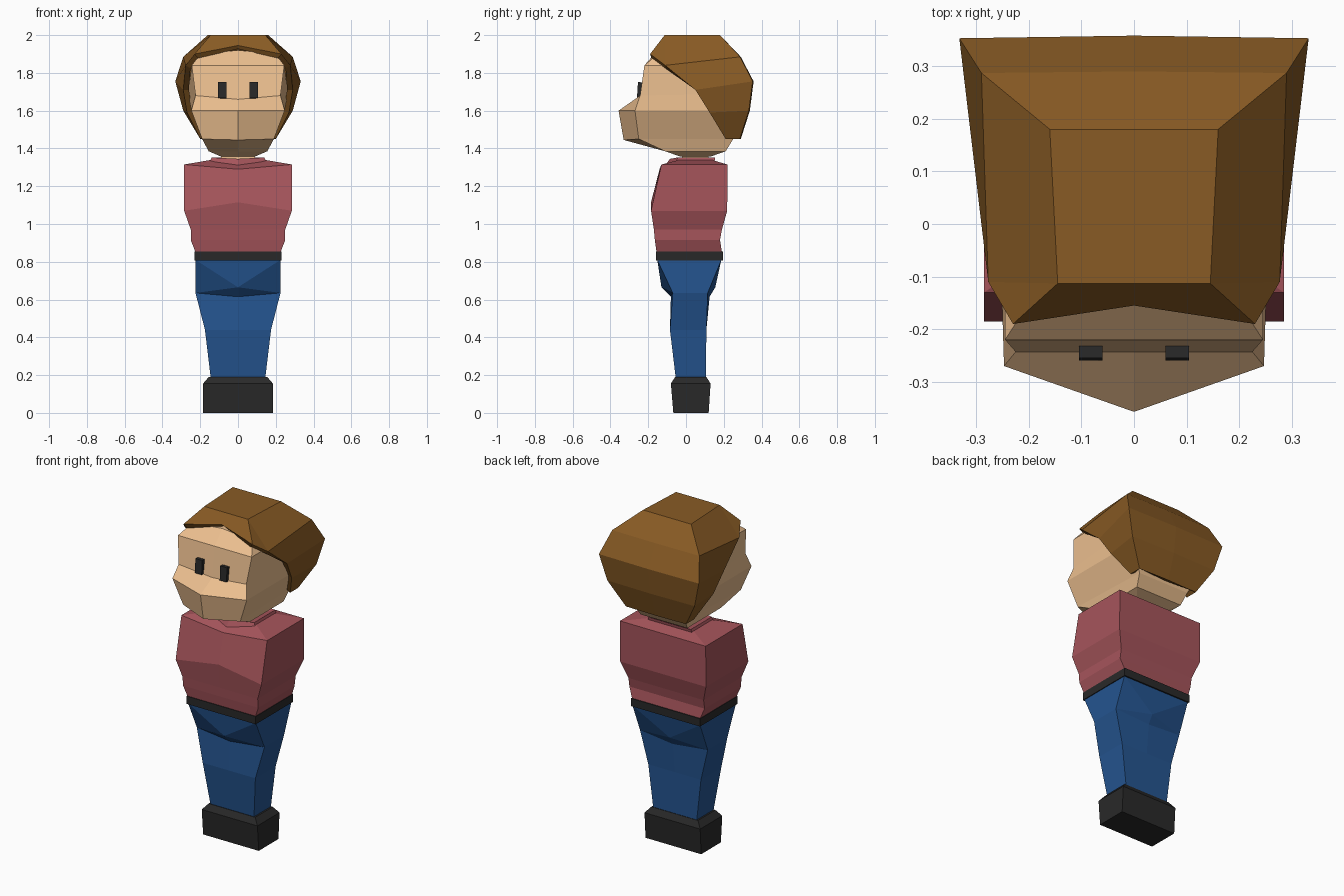
import bpy, bmesh

if "Cube" in bpy.data.objects:
    bpy.data.objects.remove(bpy.data.objects["Cube"])

COLORS = {
    "skin": (0.85, 0.53, 0.28), "hair": (0.25, 0.105, 0.018),
    "shirt": (0.38, 0.09, 0.105), "denim": (0.018, 0.09, 0.28),
    "black": (0.022, 0.022, 0.022),
}
MATS = {}
for key, rgb in COLORS.items():
    MATS[key] = bpy.data.materials.new(key)
    MATS[key].diffuse_color = (*rgb, 1)


def symmetric(name, faces, mat):
    """Mesh from right-half polygons, mirrored across x = 0 and welded."""
    bm = bmesh.new()
    for face in faces:
        for s in (1, -1):
            bm.faces.new([bm.verts.new((x * s, y, z)) for x, y, z in face])
    bmesh.ops.remove_doubles(bm, verts=bm.verts[:], dist=0.0005)
    bmesh.ops.recalc_face_normals(bm, faces=bm.faces[:])
    me = bpy.data.meshes.new(name)
    bm.to_mesh(me)
    bm.free()
    me.materials.append(MATS[mat])
    ob = bpy.data.objects.new(name, me)
    bpy.context.collection.objects.link(ob)
    return ob


def strips(rows):
    return [[a[i], a[i + 1], b[i + 1], b[i]]
            for a, b in zip(rows, rows[1:]) for i in range(len(a) - 1)]


def loft(name, rows, mat):
    return symmetric(name, strips(rows) + [rows[0], rows[-1]], mat)


def ring(x, y0, y1, z, yc=None, zc=None):
    """Half ring: front centre, front corner, back corner, back centre."""
    return [(0, y0 if yc is None else yc, z if zc is None else zc),
            (x, y0, z), (x, y1, z), (0, y1, z)]


# Shoes
loft("shoes", [ring(.185, -.067, .12, 0), ring(.185, -.08, .13, .155),
               ring(.155, -.058, .108, .19)], "black")

# Trousers, with a creased triangular lap at front and back
hip = [(0, -.08, .615), (.225, -.07, .635), (.225, .115, .635), (0, .125, .615)]
waist = ring(.225, -.152, .187, .81)
legs = [ring(.145, -.055, .105, .19), ring(.175, -.085, .108, .44), hip]
lap = [[waist[1], waist[2], hip[2], hip[1]], waist, legs[0]]
for i, j, y in ((0, 1, -.13), (3, 2, .155)):
    crease = (0, y, .665)
    lap += [[waist[i], waist[j], crease], [waist[j], hip[j], crease],
            [hip[j], hip[i], crease]]
symmetric("trousers", strips(legs) + lap, "denim")

# Belt
loft("belt", [ring(.23, -.16, .195, z) for z in (.808, .855)], "black")

# Shirt and collar
loft("shirt", [ring(.226, -.156, .19, .853), ring(.25, -.165, .18, .915),
               ring(.25, -.17, .19, .97),
               ring(.285, -.185, .218, 1.07, zc=1.115),
               ring(.285, -.13, .22, 1.315, -.14, 1.29),
               ring(.15, -.04, .14, 1.338, -.105, 1.315)], "shirt")
loft("collar", [ring(.15, -.05, .15, 1.325, -.11, 1.31),
                ring(.14, -.045, .155, 1.352, -.085, 1.345),
                ring(.10, -.03, .13, 1.34, -.06, 1.335)], "shirt")

# Neck and head
loft("neck", [ring(.09, -.02, .12, z) for z in (1.3, 1.39)], "skin")
loft("head", [ring(.09, -.03, .13, 1.357),
              ring(.155, -.11, .21, 1.385),
              ring(.17, -.25, .25, 1.45, -.33, 1.445)[:1]
              + [(.19, -.25, 1.45), (.17, .25, 1.45), (0, .25, 1.45)],
              ring(.247, -.27, .28, 1.6, -.357),
              ring(.225, -.243, .3, 1.68, zc=1.66)[:2]
              + [(.265, .3, 1.69), (0, .3, 1.69)],
              ring(.245, -.22, .23, 1.84),
              ring(.2, -.15, .15, 1.9, zc=1.92)], "skin")

# Eyes
x0, x1 = .06, .105
for name, s in (("eye_right", 1), ("eye_left", -1)):
    bpy.ops.mesh.primitive_cube_add(size=1, location=(s * (x0 + x1) / 2, -.243, 1.708))
    eye = bpy.context.object
    eye.name = name
    eye.scale = (x1 - x0, .028, .085)
    eye.rotation_euler.x = -.06
    eye.data.materials.append(MATS["black"])

# Hair shell: rows run from the side edge to the middle of the back
hair = [[(.145, -.113, 2), (.16, .18, 2), (0, .18, 2)],
        [(.277, -.11, 1.84), (.29, .287, 1.885), (0, .29, 1.885)],
        [(.29, .05, 1.71), (.332, .353, 1.755), (0, .358, 1.755)],
        [(.27, .125, 1.59), (.29, .333, 1.6), (0, .338, 1.6)],
        [(.2, .21, 1.45), (.2, .285, 1.45), (0, .29, 1.45)]]
brow, fringe, crown = (.23, -.19, 1.9), (0, -.155, 1.945), (0, -.113, 2)
shell = symmetric("hair", strips(hair) + [
    [crown] + hair[0], [crown, hair[0][0], brow, fringe],
    [hair[0][0], hair[1][0], brow]], "hair")
mod = shell.modifiers.new("thickness", "SOLIDIFY")
mod.thickness = .03
mod.offset = -1

for m in bpy.data.materials:
    if m.users and not m.is_grease_pencil:
        m.use_nodes = True
        m.node_tree.nodes["Principled BSDF"].inputs["Base Color"].default_value = m.diffuse_color
